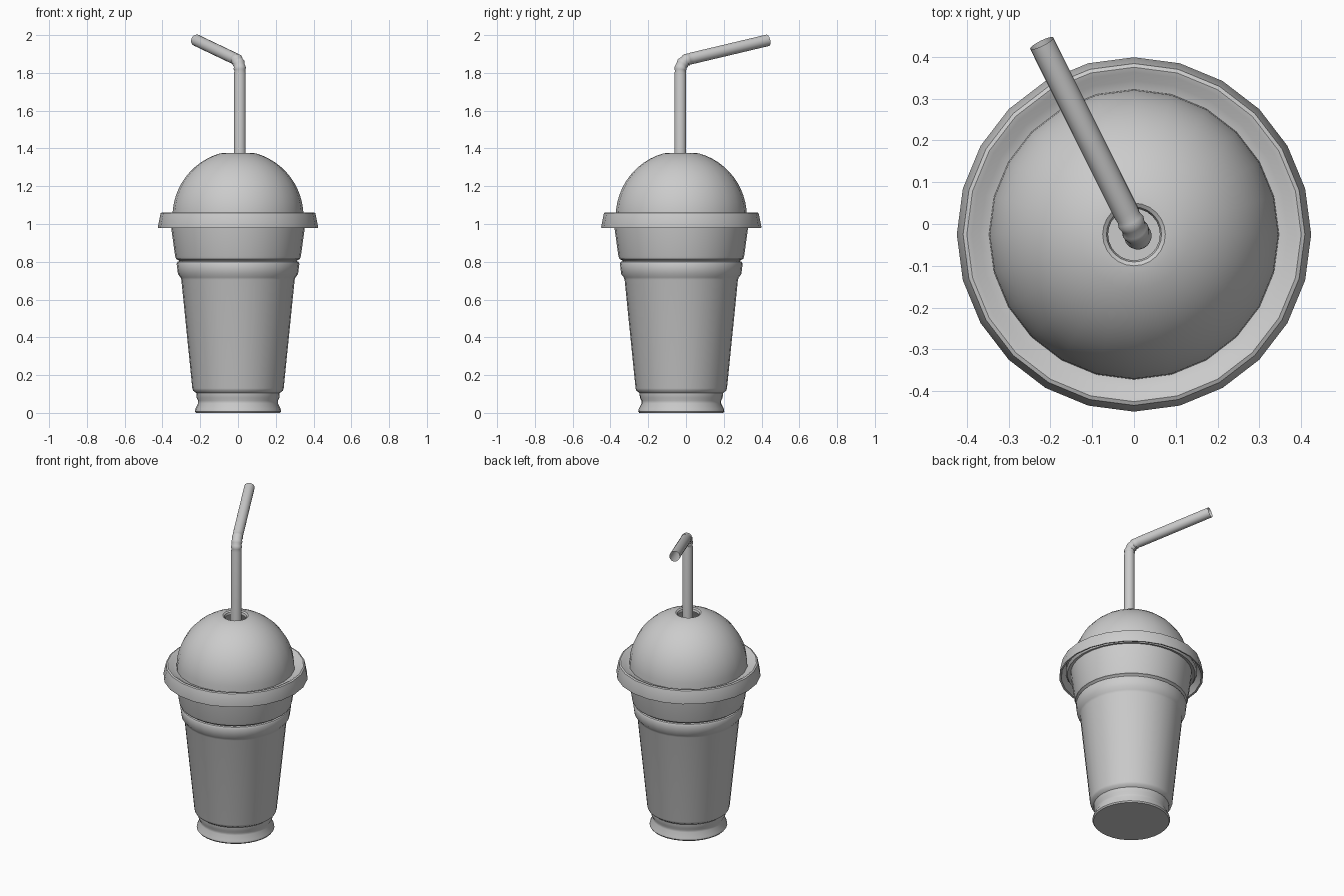
import bpy, bmesh, math
from mathutils import Vector

if "Cube" in bpy.data.objects:
    bpy.data.objects.remove(bpy.data.objects["Cube"])

CY = -0.025          # the cup axis sits slightly forward of the origin


def finish(name, bm, angle=35):
    bmesh.ops.recalc_face_normals(bm, faces=bm.faces)
    me = bpy.data.meshes.new(name)
    bm.to_mesh(me)
    bm.free()
    ob = bpy.data.objects.new(name, me)
    bpy.context.collection.objects.link(ob)
    bpy.ops.object.select_all(action='DESELECT')
    ob.select_set(True)
    bpy.context.view_layer.objects.active = ob
    bpy.ops.object.shade_smooth_by_angle(angle=math.radians(angle))
    return ob


def skin(bm, rings):
    for a, b in zip(rings, rings[1:]):
        n = len(a)
        for i in range(n):
            j = (i + 1) % n
            bm.faces.new((a[i], a[j], b[j], b[i]))


def lathe(name, profile, sides, cap=False):
    bm = bmesh.new()
    rings = []
    for r, z in profile:
        rings.append([bm.verts.new((r * math.cos(t), CY + r * math.sin(t), z))
                      for t in (2 * math.pi * i / sides for i in range(sides))])
    skin(bm, rings)
    if cap:
        bm.faces.new(rings[0])
    return finish(name, bm)


# Tapered cup: flared foot, grooved band, rolled rim hidden under the lid
lathe("cup", [(0.222, 0), (0.228, 0.008), (0.226, 0.02), (0.211, 0.05), (0.211, 0.065),
              (0.219, 0.08), (0.221, 0.105), (0.238, 0.118), (0.242, 0.13),
              (0.300, 0.705), (0.305, 0.718), (0.318, 0.735), (0.325, 0.79),
              (0.320, 0.80), (0.311, 0.803), (0.314, 0.808), (0.328, 0.815),
              (0.333, 0.83), (0.353, 0.975), (0.356, 1.0), (0.375, 0.995),
              (0.385, 1.01), (0.375, 1.03), (0.35, 1.03)], 32, cap=True)

# Dome lid: hollow skirt, lip, shallow channel, dome with rolled straw hole
R, ZC = 0.347, 1.04
dome = [(R * math.cos(a), ZC + R * math.sin(a))
        for a in (math.radians(74 * i / 12) for i in range(13))]
lathe("dome_lid", [(0.385, 1.03), (0.395, 1.02), (0.412, 0.98), (0.423, 0.978),
                   (0.424, 0.985), (0.412, 1.045), (0.409, 1.058), (0.400, 1.062),
                   (0.388, 1.058), (0.368, 1.045)] + dome +
      [(0.075, 1.376), (0.066, 1.370), (0.062, 1.355)], 24)

# Bendy straw: vertical tube, ribbed elbow, slanted mouth end
base = Vector((0.01, CY - 0.005, 0))
out = Vector((-0.232, 0.465, 0)).normalized()
side = out.cross(Vector((0, 0, 1)))
BR, Z0, TURN, RAD = 0.065, 1.81, math.radians(78), 0.031
path = [(0, 0.03, 0, RAD), (0, 1.0, 0, RAD), (0, Z0 - 0.01, 0, RAD)]
for i in range(13):
    a = TURN * i / 12
    path.append((BR * (1 - math.cos(a)), Z0 + BR * math.sin(a), a,
                 RAD + (0.002 if i % 4 == 2 else -0.002 if i % 4 == 0 else 0)))
s, z = path[-1][:2]
for s2 in (s + 0.012, 0.517):
    path.append((s2, z + (s2 - s) / math.tan(TURN), TURN, RAD))
bm = bmesh.new()
rings = []
for s, z, a, r in path:
    c = base + out * s + Vector((0, 0, z))
    u = out * math.cos(a) - Vector((0, 0, math.sin(a)))
    rings.append([bm.verts.new(c + r * (u * math.cos(t) + side * math.sin(t)))
                  for t in (2 * math.pi * k / 20 for k in range(20))])
skin(bm, rings)
finish("straw", bm, 40)
